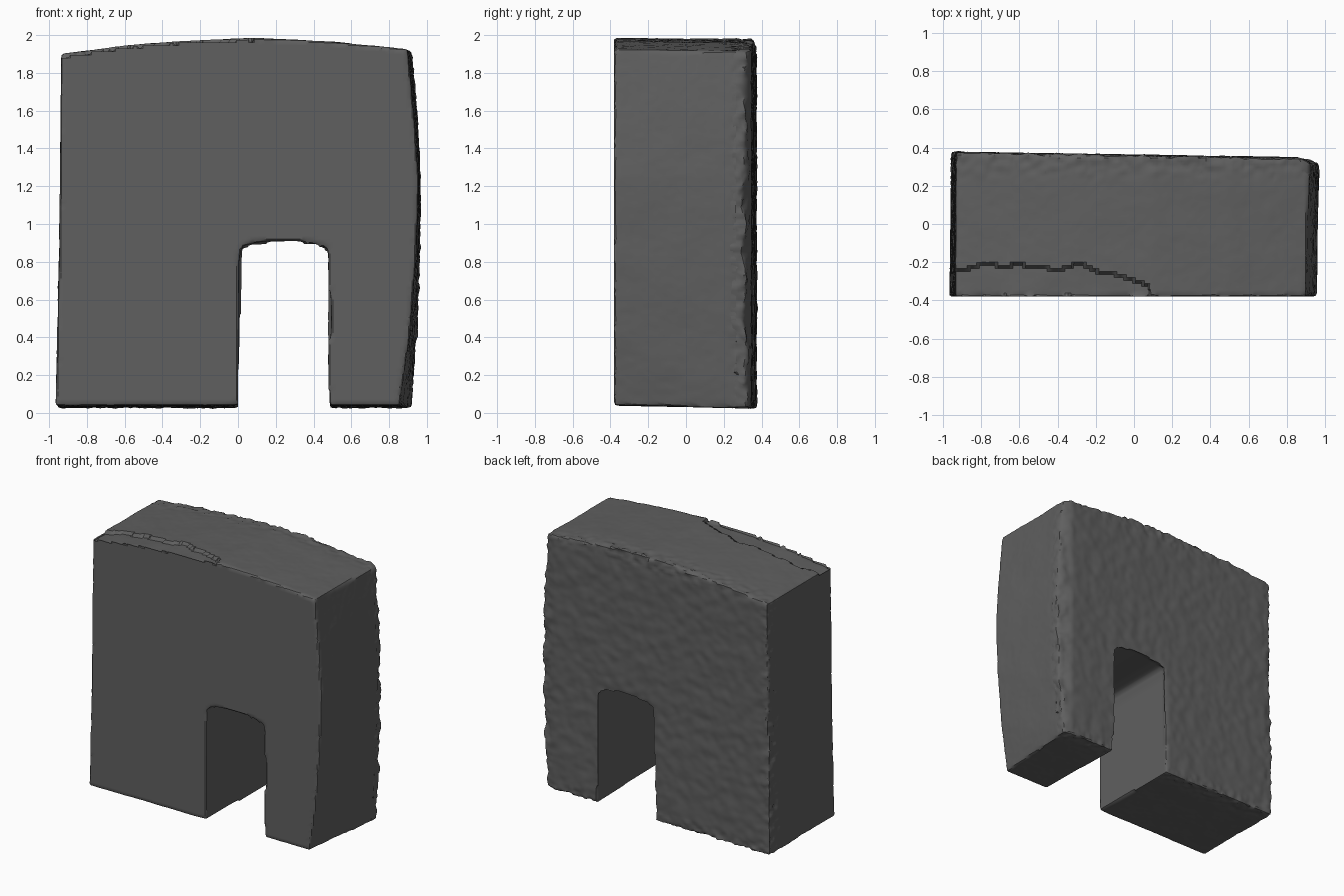
import bpy, bmesh
from mathutils import Vector, noise

if "Cube" in bpy.data.objects:
    bpy.data.objects.remove(bpy.data.objects["Cube"])

stone = bpy.data.materials.new("dark grey stone")
stone.diffuse_color = (0.115, 0.115, 0.115, 1)
stone.use_nodes = True
stone.node_tree.nodes["Principled BSDF"].inputs["Base Color"].default_value = stone.diffuse_color

# Outline of the wall with its doorway, as (x, z) on the front and on the back
front = [(-.965, .04), (-.955, .5), (-.945, 1.0), (-.94, 1.5), (-.935, 1.9),
         (-.6, 1.945), (-.3, 1.97), (.1, 1.985), (.5, 1.965), (.895, 1.925),
         (.93, 1.6), (.955, 1.25), (.94, .8), (.905, .4), (.855, .04),
         (.485, .04), (.495, .5), (.49, .8), (.475, .875), (.4, .905), (.25, .92),
         (.12, .905), (.02, .885), (.005, .8), (0, .04)]
back = [(-.955, .025), (-.95, .5), (-.94, 1.0), (-.935, 1.5), (-.93, 1.9),
        (-.6, 1.94), (-.3, 1.965), (.1, 1.98), (.5, 1.96), (.92, 1.915),
        (.95, 1.6), (.968, 1.25), (.965, .85), (.95, .45), (.92, .025),
        (.485, .025), (.495, .5), (.49, .8), (.475, .875), (.4, .905), (.25, .92),
        (.12, .905), (.02, .885), (.005, .8), (0, .025)]
FRONT_Y = -.38


def back_y(x):
    return .36 - .016 * x


# Solid block
bm = bmesh.new()
fv = [bm.verts.new((x, FRONT_Y, z)) for x, z in front]
bv = [bm.verts.new((x, back_y(x), z)) for x, z in back]
n = len(fv)
bm.faces.new(fv)
bm.faces.new(bv[::-1])
for i in range(n):
    j = (i + 1) % n
    bm.faces.new((fv[j], fv[i], bv[i], bv[j]))
bmesh.ops.triangulate(bm, faces=bm.faces[:])
bmesh.ops.recalc_face_normals(bm, faces=bm.faces[:])
mesh = bpy.data.meshes.new("stone_doorway_wall")
bm.to_mesh(mesh)
bm.free()
wall = bpy.data.objects.new("stone_doorway_wall", mesh)
bpy.context.collection.objects.link(wall)
bpy.context.view_layer.objects.active = wall
wall.select_set(True)

# Even, dense surface for weathering
rm = wall.modifiers.new("dense", 'REMESH')
rm.mode = 'VOXEL'
rm.voxel_size = .016
bpy.ops.object.modifier_apply(modifier=rm.name)

# Weathering: flat front, rough sides, chipped back rim, broken ledge on top
mesh = wall.data
normals = [v.normal.copy() for v in mesh.vertices]
for v, nor in zip(mesh.vertices, normals):
    p = v.co.copy()
    if p.y < FRONT_Y + .006:
        v.co.y = FRONT_Y
        continue
    in_door = -.02 < p.x < .51 and p.z < .94
    if in_door and nor.y < .5:
        continue
    rim = min(p.x + .95, .95 - p.x, p.z - .02, 1.95 - p.z)
    edge = max(0, 1 - max(0, rim) / .1)
    near_back = max(0, min(1, (p.y - .22) / .1))
    fine = noise.noise(p * 28)
    broad = noise.noise(p * 7 + Vector((3, 1, 7)))
    d = .003 * broad + .0015 * fine
    d += near_back * edge * (.012 * fine - .003)
    if nor.y > .5:
        d += .005 * noise.noise(p * 14)
    v.co = p + nor * d
    # worn back corner on the right
    if p.x > .86 and p.y > .28:
        v.co.y -= (p.x - .86) * .35 * (1 + broad)
    # ledge broken away along the front left of the top
    if p.z > 1.84 and nor.z > .3 and p.x < .08:
        line = -.22 + .05 * noise.noise(Vector((p.x * 6, 2, 0))) - max(0, p.x + .3) * .25
        if p.y < line:
            v.co.z -= .022 + .01 * broad

mesh.materials.clear()
mesh.materials.append(stone)
bpy.ops.object.shade_smooth_by_angle(angle=.6)
